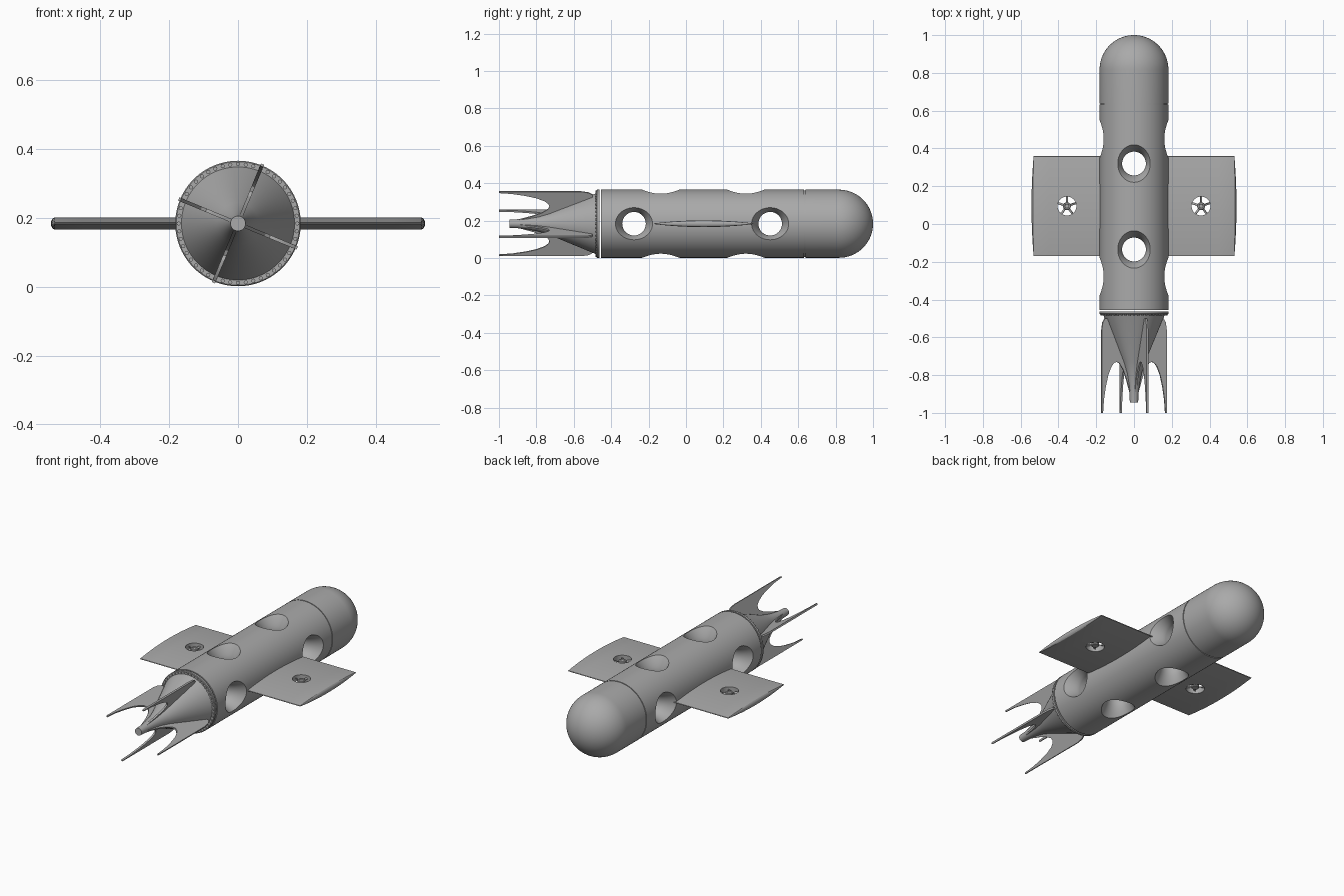
import bpy, bmesh, math
from mathutils import Matrix, Vector

cube = bpy.data.objects.get("Cube")
if cube:
    bpy.data.objects.remove(cube, do_unlink=True)

R = 0.182                                  # hull radius
AXIS = Vector((0, 0, 0.183))               # hull centre line

grey = bpy.data.materials.new("hull_grey")
grey.use_nodes = True
grey.diffuse_color = (0.4, 0.4, 0.4, 1)
grey.node_tree.nodes["Principled BSDF"].inputs["Base Color"].default_value = (0.4, 0.4, 0.4, 1)


def finish(name, bm, loc=AXIS):
    bmesh.ops.remove_doubles(bm, verts=bm.verts, dist=1e-5)
    bmesh.ops.recalc_face_normals(bm, faces=bm.faces)
    mesh = bpy.data.meshes.new(name)
    bm.to_mesh(mesh)
    bm.free()
    mesh.materials.append(grey)
    obj = bpy.data.objects.new(name, mesh)
    obj.location = loc
    bpy.context.collection.objects.link(obj)
    return obj


def select(obj):
    bpy.ops.object.select_all(action='DESELECT')
    obj.select_set(True)
    bpy.context.view_layer.objects.active = obj


def smooth(obj, angle=28):
    select(obj)
    bpy.ops.object.shade_smooth_by_angle(angle=math.radians(angle))


def lathe(name, profile, steps=96, turn=Matrix(), loc=AXIS):
    """Spin (y, radius) points round the y axis."""
    bm = bmesh.new()
    vs = [bm.verts.new((r, y, 0)) for y, r in profile]
    es = [bm.edges.new(p) for p in zip(vs, vs[1:])]
    bmesh.ops.spin(bm, geom=vs + es, cent=(0, 0, 0), axis=(0, 1, 0),
                   angle=math.tau, steps=steps)
    bmesh.ops.transform(bm, matrix=turn, verts=bm.verts)
    return finish(name, bm, loc)


def cut(obj, cutter):
    mod = obj.modifiers.new("cut", 'BOOLEAN')
    mod.operation, mod.solver, mod.object = 'DIFFERENCE', 'EXACT', cutter
    select(obj)
    bpy.ops.object.modifier_apply(modifier=mod.name)
    bpy.data.objects.remove(cutter, do_unlink=True)


# Hull with a seam groove and a round nose
SEAM, BACK, DOME = 0.635, -0.455, 1 - R
hull_profile = [(BACK, 0)]
hull_profile += [(BACK + (SEAM - 0.003 - BACK) * i / 28, R) for i in range(29)]
hull_profile += [(SEAM - 0.003, R - 0.004), (SEAM + 0.003, R - 0.004), (SEAM + 0.003, R)]
for i in range(25):
    a = math.pi / 2 * i / 24
    hull_profile.append((DOME + R * math.sin(a), R * math.cos(a) if i < 24 else 0))
hull = lathe("hull", hull_profile)

# Flared thruster tunnels, two crosswise and two vertical
half = [(s, 0.063 + 0.035 * (max(0, s - 0.1) / 0.08) ** 1.5)
        for s in [0.0] + [0.1 + 0.01 * i for i in range(11)]]
tunnel = [(-s, r) for s, r in reversed(half[1:])] + half
tunnel = [(tunnel[0][0], 0)] + tunnel + [(tunnel[-1][0], 0)]
for y, axis in ((-0.278, 'Z'), (0.45, 'Z'), (-0.135, 'X'), (0.32, 'X')):
    cutter = lathe("tunnel_cutter", tunnel, 48, Matrix.Rotation(math.pi / 2, 4, axis),
                   AXIS + Vector((0, y, 0)))
    cutter.hide_render = True
    cut(hull, cutter)
smooth(hull)

# Tail cone with its flange and nozzle
tail = lathe("tail_cone", [
    (-0.463, 0), (-0.463, R), (-0.475, R), (-0.478, R - 0.003), (-0.478, 0.164),
    (-0.5, 0.155), (-0.73, 0.06), (-0.79, 0.041), (-0.85, 0.03), (-0.9, 0.024),
    (-0.945, 0.022), (-0.945, 0)])
smooth(tail)

# Ring of bolts on the flange
bm = bmesh.new()
BOLTS = 48
for i in range(BOLTS):
    a = math.tau * i / BOLTS
    place = (Matrix.Translation((0.172 * math.cos(a), -0.48, 0.172 * math.sin(a)))
             @ Matrix.Rotation(math.pi / 2, 4, 'X'))
    bmesh.ops.create_cone(bm, cap_ends=True, segments=8, radius1=0.006, radius2=0.006,
                          depth=0.008, matrix=place)
smooth(finish("flange_bolts", bm), 50)

# Four swept tail fins, each a flat plate with an arched rear edge
fin_outline = [
    (-0.5, 0.1), (-0.5, 0.168), (-0.52, 0.18), (-0.56, 0.186), (-1, 0.186), (-1, 0.179),
    (-0.93, 0.174), (-0.86, 0.163), (-0.8, 0.149), (-0.755, 0.131), (-0.735, 0.115),
    (-0.73, 0.1), (-0.737, 0.085), (-0.77, 0.064), (-0.82, 0.045), (-0.9, 0.022), (-0.9, 0.01)]
FIN_T = 0.01
for k in range(4):
    bm = bmesh.new()
    face = bm.faces.new([bm.verts.new((r, y, -FIN_T / 2)) for y, r in fin_outline])
    new = bmesh.ops.extrude_face_region(bm, geom=[face])["geom"]
    bmesh.ops.translate(bm, vec=(0, 0, FIN_T),
                        verts=[v for v in new if isinstance(v, bmesh.types.BMVert)])
    turn = Matrix.Rotation(math.radians(22.5 + 90 * k), 4, 'Y')
    bmesh.ops.transform(bm, matrix=turn, verts=bm.verts)
    smooth(finish(f"tail_fin_{k + 1}", bm))

# Lens-section wings with rounded tips and a ducted rotor in each
CHORD_MID, CHORD_HALF, COLS = 0.095, 0.265, 28
DUCT_X, DUCT_Y, DUCT_R = 0.355, 0.095, 0.05


def wing_loop(bm, side, x, lean):
    ring = []
    for i in range(2 * COLS):
        up = 1 if i < COLS else -1
        t = math.cos(math.pi * i / COLS)
        h = 0.002 + 0.016 * (1 - t * t)
        if i % COLS == 0:
            up = 0
        ring.append(bm.verts.new((side * (x + 0.7 * h * math.sin(lean)),
                                  CHORD_MID + CHORD_HALF * t, up * h * math.cos(lean))))
    return ring


for side, word in ((1, "left"), (-1, "right")):
    bm = bmesh.new()
    TIP = 0.53
    rings = [wing_loop(bm, side, x, 0) for x in (0.14, 0.25, 0.45)]
    rings += [wing_loop(bm, side, TIP, math.radians(a)) for a in (0, 25, 50, 70, 88)]
    for a, b in zip(rings, rings[1:]):
        for i in range(2 * COLS):
            j = (i + 1) % (2 * COLS)
            bm.faces.new((a[i], a[j], b[j], b[i]))
    bm.faces.new(rings[0])
    bm.faces.new(rings[-1])
    wing = finish(f"{word}_wing", bm)
    centre = AXIS + Vector((side * DUCT_X, DUCT_Y, 0))
    upright = Matrix.Rotation(math.pi / 2, 4, 'X')
    cutter = lathe("duct_cutter", [(-0.05, 0), (-0.05, DUCT_R), (0.05, DUCT_R), (0.05, 0)],
                   40, upright, centre)
    cutter.hide_render = True
    cut(wing, cutter)
    smooth(wing)

    # Rotor hub and blades
    smooth(lathe(f"{word}_rotor_hub", [(-0.012, 0), (-0.012, 0.018), (-0.009, 0.021),
                                       (0.009, 0.021), (0.012, 0.018), (0.012, 0.012),
                                       (0.009, 0.01), (0.009, 0)], 24, upright, centre))
    bm = bmesh.new()
    for k in range(5):
        place = (Matrix.Rotation(math.tau * k / 5 + math.pi / 2, 4, 'Z')
                 @ Matrix.Translation((0.035, 0, 0)) @ Matrix.Rotation(0.5, 4, 'X')
                 @ Matrix.Diagonal((0.034, 0.011, 0.004, 1)))
        bmesh.ops.create_cube(bm, size=1, matrix=place)
    finish(f"{word}_rotor_blades", bm, centre)
